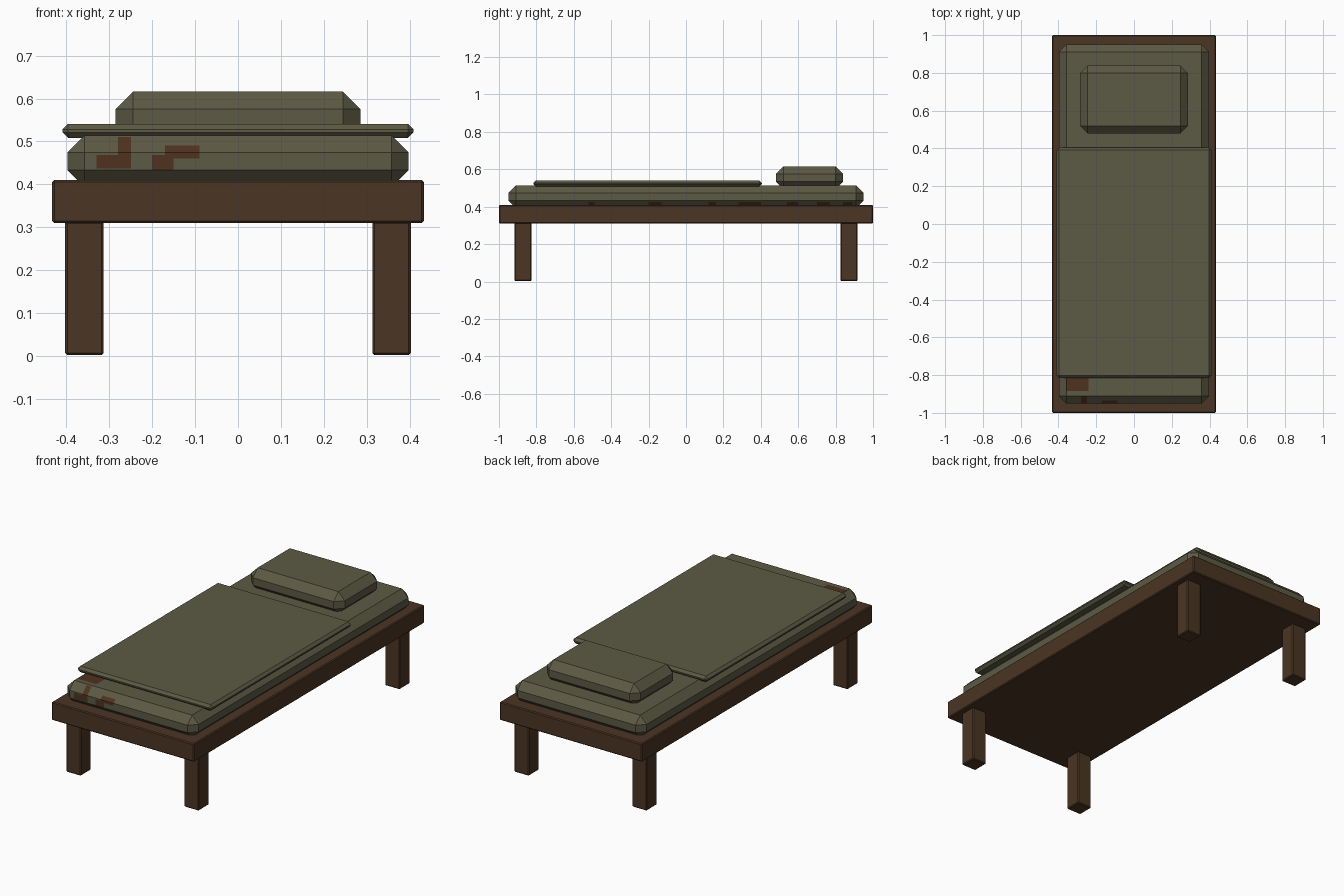
import bpy, bmesh
from mathutils import Vector

if "Cube" in bpy.data.objects:
    bpy.data.objects.remove(bpy.data.objects["Cube"])


def material(name, rgb):
    m = bpy.data.materials.new(name)
    m.diffuse_color = (*rgb, 1)
    m.use_nodes = True
    m.node_tree.nodes["Principled BSDF"].inputs["Base Color"].default_value = m.diffuse_color
    return m


WOOD = material("dark wood", (0.070, 0.035, 0.017))
CLOTH = material("olive cloth", (0.107, 0.101, 0.058))
STAIN = material("rust stain", (0.080, 0.032, 0.014))


def chamfered_box(name, lo, hi, bevel, mats, stains=()):
    """Box between two corners with flat chamfers; stains are boxes that recolour faces."""
    lo, hi = Vector(lo), Vector(hi)
    bm = bmesh.new()
    bmesh.ops.create_cube(bm, size=1)
    for v in bm.verts:
        v.co = (lo + hi) / 2 + v.co * (hi - lo)
    bmesh.ops.bevel(bm, geom=bm.edges[:], offset=bevel, segments=1,
                    affect='EDGES', profile=0.5)
    # cut along the stain borders, then colour the faces inside
    for box in stains:
        for axis in range(3):
            for value in box[axis]:
                co, no = Vector(), Vector()
                co[axis], no[axis] = value, 1
                bmesh.ops.bisect_plane(bm, geom=bm.verts[:] + bm.edges[:] + bm.faces[:],
                                       dist=1e-5, plane_co=co, plane_no=no)
    for f in bm.faces:
        c = f.calc_center_median()
        if any(all(b[i][0] < c[i] < b[i][1] for i in range(3)) for b in stains):
            f.material_index = 1
    bmesh.ops.recalc_face_normals(bm, faces=bm.faces[:])
    me = bpy.data.meshes.new(name)
    bm.to_mesh(me)
    bm.free()
    for m in mats:
        me.materials.append(m)
    ob = bpy.data.objects.new(name, me)
    bpy.context.collection.objects.link(ob)
    return ob


# wooden base slab
chamfered_box("bed_frame", (-0.433, -1, 0.31), (0.433, 1, 0.41), 0.005, [WOOD])

# four legs
for sy, end in ((-1, "front"), (1, "back")):
    for sx, side in ((-1, "left"), (1, "right")):
        x, y = 0.358 * sx, 0.872 * sy
        chamfered_box(f"{end}_{side}_leg", (x - 0.045, y - 0.045, 0.002),
                      (x + 0.045, y + 0.045, 0.314), 0.005, [WOOD])

# stains: foot end of the mattress, then along the lower right edge
FOOT = (-1, -0.905)
stains = [
    ((-0.33, -0.25), FOOT, (0.437, 0.468)),
    ((-0.28, -0.25), FOOT, (0.468, 0.51)),
    ((-0.20, -0.15), FOOT, (0.433, 0.468)),
    ((-0.17, -0.09), FOOT, (0.46, 0.49)),
    ((-0.36, -0.24), (-0.885, -0.80), (0.51, 0.52)),
]
for y0, y1 in ((-0.52, -0.49), (-0.20, -0.13), (0.12, 0.16), (0.28, 0.40),
               (0.54, 0.60), (0.70, 0.77), (0.84, 0.89)):
    stains.append(((0.362, 0.41), (y0, y1), (0.39, 0.425)))

# bedding
chamfered_box("mattress", (-0.398, -0.95, 0.393), (0.398, 0.95, 0.514), 0.04,
              [CLOTH, STAIN], stains)
chamfered_box("blanket", (-0.409, -0.816, 0.508), (0.409, 0.405, 0.541), 0.013, [CLOTH])
chamfered_box("pillow", (-0.285, 0.48, 0.495), (0.285, 0.84, 0.616), 0.04, [CLOTH])
